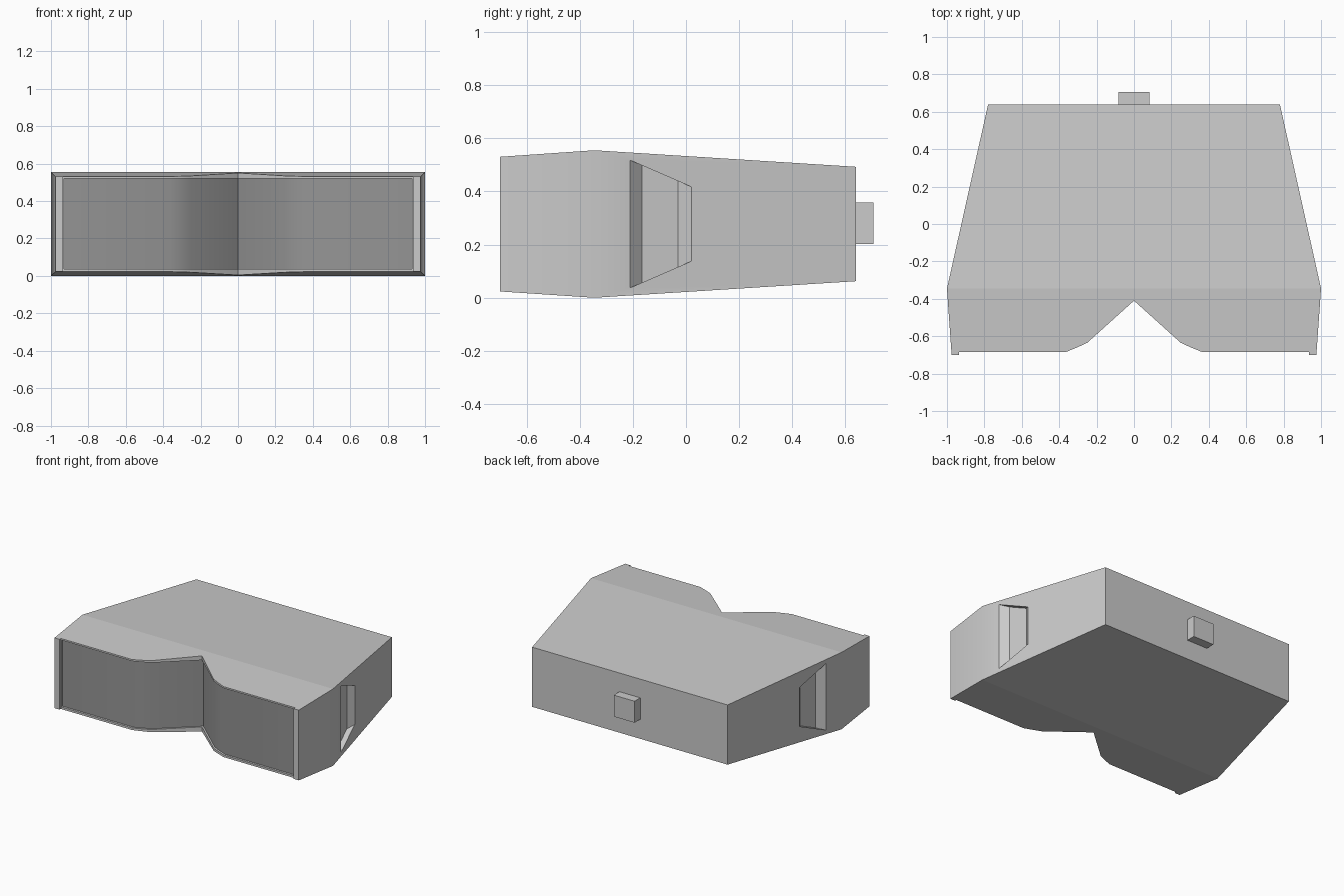
import bpy, bmesh
from mathutils import Vector

if "Cube" in bpy.data.objects:
    bpy.data.objects.remove(bpy.data.objects["Cube"])


def mirrored(half):
    """Close a right-hand half outline with its mirror image, without repeating x = 0 points."""
    return half + [(-x, y) for x, y in reversed(half) if x > 1e-6]


def prism(name, pts, vec):
    """Extrude a closed polygon of 3D points along vec."""
    bm = bmesh.new()
    face = bm.faces.new([bm.verts.new(p) for p in pts])
    res = bmesh.ops.extrude_face_region(bm, geom=[face])
    verts = [v for v in res["geom"] if isinstance(v, bmesh.types.BMVert)]
    bmesh.ops.translate(bm, verts=verts, vec=Vector(vec))
    bmesh.ops.recalc_face_normals(bm, faces=bm.faces)
    me = bpy.data.meshes.new(name)
    bm.to_mesh(me)
    bm.free()
    ob = bpy.data.objects.new(name, me)
    bpy.context.collection.objects.link(ob)
    return ob


def plan(name, pts, z0, z1):
    return prism(name, [(x, y, z0) for x, y in pts], (0, 0, z1 - z0))


def boolean(ob, cutter, op):
    m = ob.modifiers.new(op.title(), 'BOOLEAN')
    m.operation, m.object, m.solver = op, cutter, 'EXACT'
    cutter.hide_render = True
    cutter.hide_set(True)


def smooth(ob, angle):
    bpy.ops.object.select_all(action='DESELECT')
    ob.select_set(True)
    bpy.context.view_layer.objects.active = ob
    bpy.ops.object.shade_smooth_by_angle(angle=angle)


# Body: plan outline with nose notch, trimmed by the side profile
front = [(0, -0.41), (0.25, -0.635), (0.30, -0.658), (0.365, -0.685)]
body = plan("housing", mirrored(front + [(0.935, -0.685), (0.935, -0.70), (0.975, -0.70),
                                         (1.0, -0.345), (0.78, 0.64)]), -0.3, 0.9)
side = [(-0.75, 0.027), (-0.345, 0.0), (0.70, 0.066),
        (0.70, 0.489), (-0.345, 0.555), (-0.75, 0.527)]
profile = prism("side_profile_cutter", [(-1.2, y, z) for y, z in side], (2.4, 0, 0))
boolean(body, profile, 'INTERSECT')

# Shallow recess in the face for the front panel
inset = [(x, y + 0.018) for x, y in front] + [(0.93, -0.667)]
recess = plan("panel_recess_cutter", mirrored(inset + [(0.93, -0.9)]), 0.038, 0.52)
boolean(body, recess, 'DIFFERENCE')

# Finger grip dents: soft ends, sharp sloping top and bottom walls
for s in (1, -1):
    bm = bmesh.new()
    rows = []
    for y, depth in ((-0.21, 0.0), (-0.165, 0.04), (-0.03, 0.04), (0.02, 0.0)):
        x = 1.0 - 0.22 * (y + 0.345) / 0.985
        h = 0.24 - 0.10 * (y + 0.21) / 0.23
        rows.append([bm.verts.new((s * xx, y, 0.2775 + dz))
                     for xx, dz in ((x - depth, -h), (x - depth, h), (x + 0.1, h), (x + 0.1, -h))])
    for a, b in zip(rows, rows[1:]):
        for i in range(4):
            j = (i + 1) % 4
            bm.faces.new((a[i], a[j], b[j], b[i]))
    bm.faces.new(rows[0])
    bm.faces.new(rows[-1])
    bmesh.ops.recalc_face_normals(bm, faces=bm.faces)
    me = bpy.data.meshes.new("grip_cutter")
    bm.to_mesh(me)
    bm.free()
    grip = bpy.data.objects.new("grip_cutter", me)
    bpy.context.collection.objects.link(grip)
    boolean(body, grip, 'DIFFERENCE')
smooth(body, 0.6)

# Dark front panel lying on the recess floor
strip = inset[::-1] + [(-x, y) for x, y in inset[1:]]
panel = plan("front_panel", [(x, y - 0.003) for x, y in strip]
             + [(x, y + 0.005) for x, y in reversed(strip)], 0.036, 0.522)
dark = bpy.data.materials.new("dark_grey")
dark.diffuse_color = (0.3, 0.3, 0.3, 1)
dark.use_nodes = True
dark.node_tree.nodes["Principled BSDF"].inputs["Base Color"].default_value = dark.diffuse_color
panel.data.materials.append(dark)
smooth(panel, 0.6)

# Lever block on the back
plan("back_lever", [(-0.083, 0.63), (0.083, 0.63), (0.083, 0.705), (-0.083, 0.705)], 0.203, 0.358)
